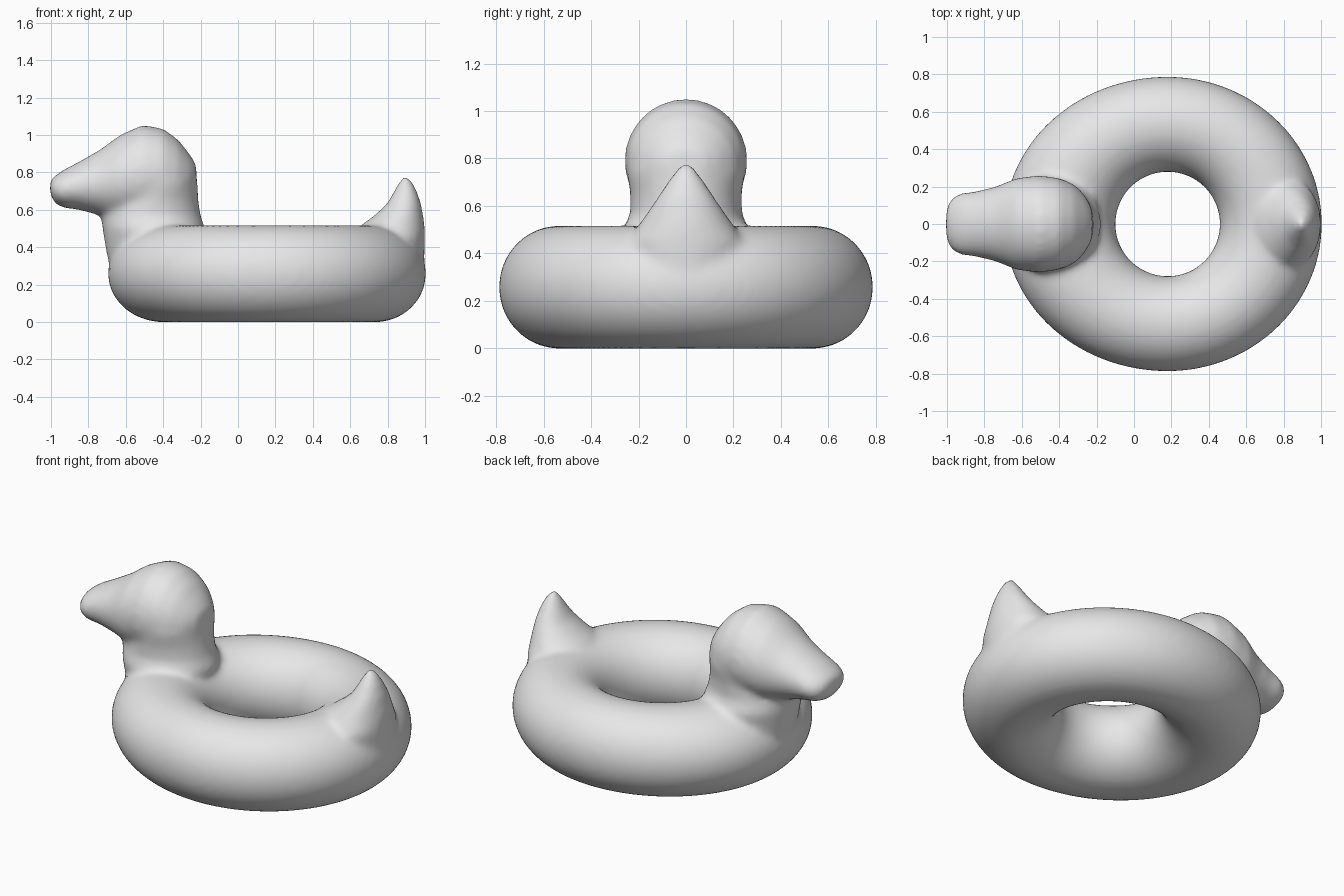
import bpy, bmesh
from math import sin, cos, pi, hypot
from mathutils import Vector

if "Cube" in bpy.data.objects:
    bpy.data.objects.remove(bpy.data.objects["Cube"], do_unlink=True)

bm = bmesh.new()


def skin(rings, loop=False):
    """Bridge equal rings of points; cap the ends unless the strip loops."""
    rows = [[bm.verts.new(p) for p in ring] for ring in rings]
    n = len(rows[0])
    pairs = list(zip(rows, rows[1:])) + ([(rows[-1], rows[0])] if loop else [])
    for a, b in pairs:
        for i in range(n):
            j = (i + 1) % n
            bm.faces.new((a[i], a[j], b[j], b[i]))
    if not loop:
        bm.faces.new(rows[0][::-1])
        bm.faces.new(rows[-1])


def oval(n=40):
    return [(cos(2 * pi * i / n), sin(2 * pi * i / n)) for i in range(n)]


def upright(sections):
    """Stack ovals given as height, x start, x end, half width."""
    skin([[Vector(((a + b) / 2 + c * (b - a) / 2, s * w, z)) for c, s in oval()]
          for z, a, b, w in sections])


def lengthwise(sections):
    """Line up ovals along x given as x, low z, high z, half width."""
    skin([[Vector((x, c * w, (lo + hi) / 2 + s * (hi - lo) / 2)) for c, s in oval()]
          for x, lo, hi, w in sections])


# Swim ring: round hole, slightly egg-shaped outline
CENTRE, HOLE, HALF_HEIGHT = 0.18, 0.279, 0.259
rings = []
for c, s in oval(96):
    reach = 0.825 if c > 0 else 0.875
    outer = 1 / hypot(c / reach, s / 0.788)
    mid, half = (outer + HOLE) / 2, (outer - HOLE) / 2
    rings.append([Vector((CENTRE + c * (mid + half * u), s * (mid + half * u),
                          0.258 + HALF_HEIGHT * v)) for u, v in oval(48)])
skin(rings, loop=True)

# Neck and chest
upright([(.2, -.64, -.25, .15), (.35, -.70, -.2, .24), (.5, -.725, -.175, .265),
         (.57, -.73, -.2, .235), (.65, -.70, -.212, .235),
         (.75, -.66, -.217, .25), (.85, -.6, -.24, .2)])

# Head and bill
lengthwise([(-1.005, .68, .76, .08), (-.975, .63, .785, .14), (-.93, .61, .815, .165),
            (-.85, .60, .857, .174), (-.74, .57, .92, .20), (-.63, .54, 1.0, .245),
            (-.51, .53, 1.054, .26), (-.40, .54, 1.034, .246), (-.32, .57, .975, .207),
            (-.26, .62, .9, .15), (-.222, .7, .84, .08)])

# Upturned tail
upright([(.3, .72, .995, .2), (.45, .67, 1.0, .24), (.52, .66, .998, .2),
         (.57, .73, .99, .165), (.63, .795, .98, .125), (.70, .835, .957, .08),
         (.75, .86, .932, .045), (.777, .88, .91, .02)])

bmesh.ops.recalc_face_normals(bm, faces=bm.faces[:])
mesh = bpy.data.meshes.new("duck_swim_ring")
bm.to_mesh(mesh)
bm.free()
duck = bpy.data.objects.new("duck_swim_ring", mesh)
bpy.context.collection.objects.link(duck)

# Plain grey vinyl
grey = bpy.data.materials.new("light grey")
grey.use_nodes = True
grey.diffuse_color = (0.8, 0.8, 0.8, 1)
grey.node_tree.nodes["Principled BSDF"].inputs["Base Color"].default_value = (0.8, 0.8, 0.8, 1)
mesh.materials.append(grey)

# Fuse the parts into one skin and soften the joins
fuse = duck.modifiers.new("fuse", 'REMESH')
fuse.mode = 'VOXEL'
fuse.voxel_size = 0.018
fuse.use_smooth_shade = True
soften = duck.modifiers.new("soften", 'SMOOTH')
soften.factor = 0.5
soften.iterations = 12
for poly in mesh.polygons:
    poly.use_smooth = True
